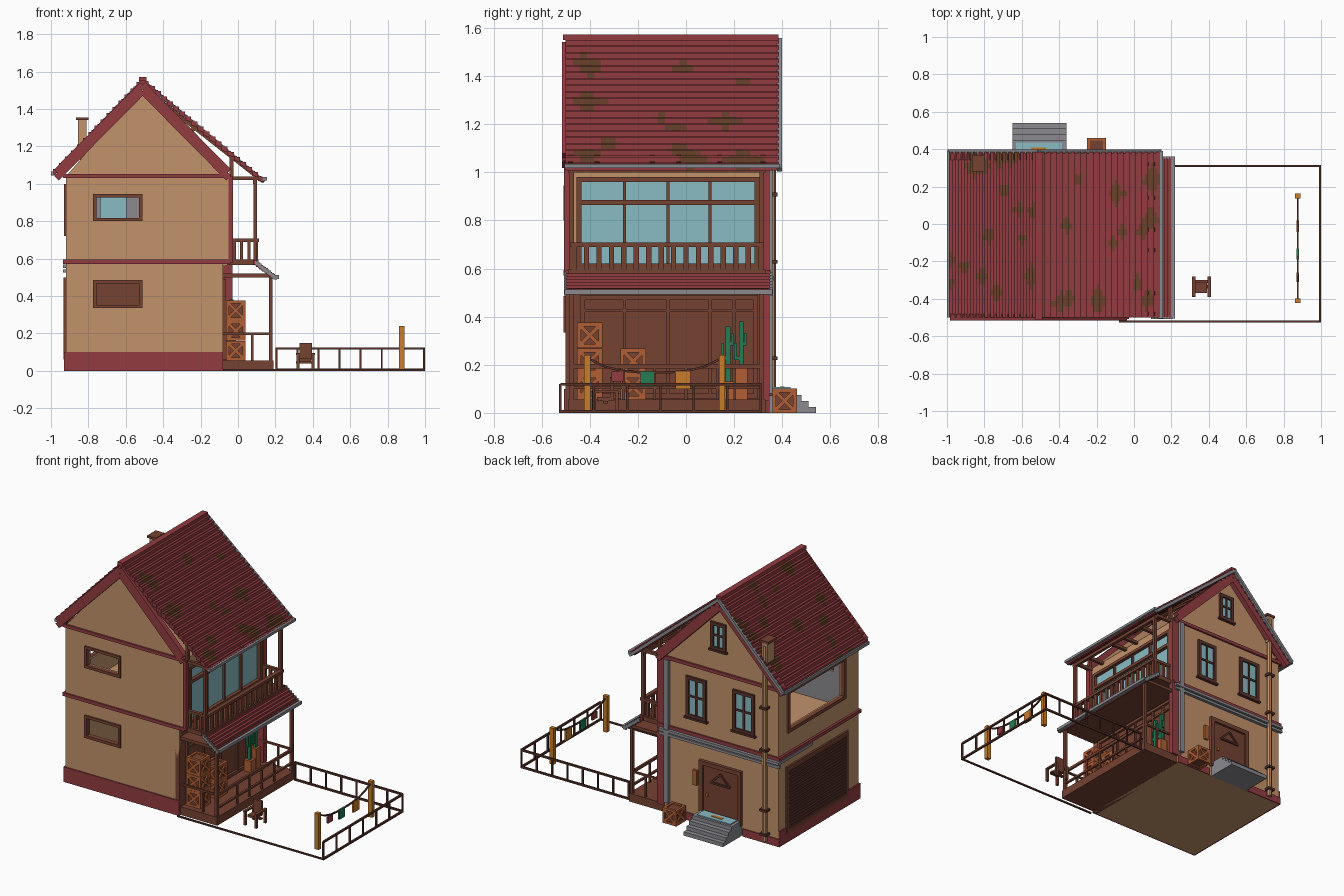
import bpy, bmesh, math, random
from mathutils import Vector, Matrix

if "Cube" in bpy.data.objects:
    bpy.data.objects.remove(bpy.data.objects["Cube"], do_unlink=True)
random.seed(4)

def material(name, rgb):
    lin = [((c / 255 + 0.055) / 1.055) ** 2.4 for c in rgb] + [1]
    m = bpy.data.materials.new(name)
    m.diffuse_color = lin
    m.use_nodes = True
    m.node_tree.nodes["Principled BSDF"].inputs["Base Color"].default_value = lin
    return m

TAN = material("tan plaster", (194, 146, 107))
RED = material("dark red", (146, 60, 65))
BROWN = material("brown wood", (118, 66, 50))
DARK = material("dark wood", (88, 50, 42))
CRATE = material("orange wood", (176, 94, 54))
GRAY = material("gray metal", (138, 138, 144))
GLASS = material("pale blue glass", (137, 187, 196))
GREEN = material("green", (36, 124, 84))
AMBER = material("amber", (200, 124, 40))
MOSS = material("moss", (106, 66, 42))

def finish(name, bm, *mats):
    me = bpy.data.meshes.new(name)
    bm.to_mesh(me)
    bm.free()
    for m in mats:
        me.materials.append(m)
    ob = bpy.data.objects.new(name, me)
    bpy.context.collection.objects.link(ob)
    return ob

def add_box(bm, b, idx=0):
    x0, x1, y0, y1, z0, z1 = b
    mat = Matrix.Translation(((x0 + x1) / 2, (y0 + y1) / 2, (z0 + z1) / 2)) @ \
        Matrix.Diagonal((x1 - x0, y1 - y0, z1 - z0, 1))
    for v in bmesh.ops.create_cube(bm, size=1, matrix=mat)["verts"]:
        for f in v.link_faces:
            f.material_index = idx

def boxes(name, mat, *bs):
    bm = bmesh.new()
    for b in bs:
        add_box(bm, b)
    return finish(name, bm, mat)

def beams(name, mat, w, *pairs):
    """Square bars between pairs of points."""
    bm = bmesh.new()
    for p, q in pairs:
        p, q = Vector(p), Vector(q)
        d = q - p
        m = Matrix.Translation((p + q) / 2) @ d.to_track_quat('Z', 'Y').to_matrix().to_4x4()
        bmesh.ops.create_cube(bm, size=1, matrix=m @ Matrix.Diagonal((w, w, d.length, 1)))
    return finish(name, bm, mat)

def slab(axis, a0, a1, u0, u1, z0, z1):
    return (a0, a1, u0, u1, z0, z1) if axis == 'x' else (u0, u1, a0, a1, z0, z1)

def wall(name, mat, axis, a0, a1, u0, u1, z0, z1, holes=()):
    """Wall panel with rectangular openings (u0, u1, z0, z1)."""
    us = sorted({u0, u1, *[h[i] for h in holes for i in (0, 1)]})
    zs = sorted({z0, z1, *[h[i] for h in holes for i in (2, 3)]})
    cells = []
    for ua, ub in zip(us, us[1:]):
        for za, zb in zip(zs, zs[1:]):
            u, z = (ua + ub) / 2, (za + zb) / 2
            if not any(h[0] < u < h[1] and h[2] < z < h[3] for h in holes):
                cells.append(slab(axis, a0, a1, ua, ub, za, zb))
    return boxes(name, mat, *cells)

def frame(name, mat, axis, a0, a1, u0, u1, z0, z1, w):
    return wall(name, mat, axis, a0, a1, u0, u1, z0, z1, [(u0 + w, u1 - w, z0 + w, z1 - w)])

# House shell with openings
F, B, L = -0.5, 0.34, -0.92
low_win, up_win = (-0.76, -0.525, 0.35, 0.47), (-0.76, -0.525, 0.815, 0.93)
back_wins = [(-0.735, -0.60, 0.70, 0.95), (-0.38, -0.255, 0.70, 0.95)]
side_win = (-0.34, 0.23, 0.74, 0.98)
wall("front_wall_lower", TAN, 'y', F, F + .03, L, -.08, 0, .58, [low_win])
wall("front_wall_upper", TAN, 'y', F, F + .03, L, -.05, .58, 1.04, [up_win])
wall("back_wall_lower", TAN, 'y', B - .03, B, L, -.08, 0, .58)
wall("back_wall_upper", TAN, 'y', B - .03, B, L, -.05, .58, 1.04, back_wins)
wall("left_wall", TAN, 'x', L, L + .03, F, B, 0, 1.04, [side_win])
wall("shop_wall", BROWN, 'x', -.11, -.08, F, B, 0, .58)
wall("balcony_wall", TAN, 'x', -.08, -.05, F, B, .58, 1.04, [(-.44, .29, .61, .97)])
wall("front_lining", GRAY, 'y', F + .03, F + .035, L + .03, -.08, .6, 1.01, [up_win])
wall("back_lining", GRAY, 'y', B - .035, B - .03, L + .03, -.08, .6, 1.01, back_wins)
boxes("back_lining_lower", BROWN, (L + .03, -.11, B - .035, B - .03, .02, .56))
boxes("floors", TAN, (L, -.08, F, B, 0, .02), (L + .01, -.06, F + .01, B - .01, .56, .6),
      (L + .01, -.06, F + .01, B - .01, 1.01, 1.04))

# Gable prism
bm = bmesh.new()
tri = [bm.verts.new((x, F, z)) for x, z in ((L, 1.04), (-.05, 1.04), (-.51, 1.51))]
face = bm.faces.new(tri)
ext = bmesh.ops.extrude_face_region(bm, geom=[face])
bmesh.ops.translate(bm, vec=(0, B - F, 0), verts=[v for v in ext["geom"] if isinstance(v, bmesh.types.BMVert)])
bmesh.ops.recalc_face_normals(bm, faces=bm.faces)
finish("gable", bm, TAN)

# Red plinth, floor bands and corner posts
boxes("plinth", RED, (-.93, -.08, F - .008, F, 0, .1), (-.93, L, F, -.38, 0, .1), (-.93, L, .27, B, 0, .1),
      (-.93, L, -.38, .27, 0, .06), (-.93, -.66, B, B + .008, 0, .05), (-.34, -.08, B, B + .008, 0, .05))
boxes("bands", RED, *[b for z in (.572, 1.03) for b in (
    (-.935, -.04, F - .01, F, z, z + .022), (-.935, -.04, B, B + .012, z, z + .022),
    (-.935, L, F, B, z, z + .022))])
boxes("corner_posts", RED, (-.08, -.03, .31, B + .006, .05, 1.04), (-.05, -.028, F - .008, -.475, .58, 1.04))
boxes("back_gutters", GRAY, (-.935, -.05, B, B + .02, .525, .542), (-.935, -.05, B, B + .025, .55, .568),
      (-.935, L, .0, B, .55, .568), (-.12, -.085, B, B + .02, .08, 1.03))

# Barge boards following the gable
for n, y, m in (("front", F - .008, RED), ("back", B + .01, RED)):
    beams(n + "_barge", m, .035, *[((-.51, y + .01, 1.53 - d), (x, y + .01, 1.065 - d))
                                   for x in (-.97, -.05) for d in (0, .035)])

# Stepped roof with mossy patches
RY0, RY1, SEG = -.5, .385, 30
def roof(name, x_end, slope, n):
    bm = bmesh.new()
    w = (x_end + .51) / n
    spots = [(random.uniform(0, n), random.uniform(0, SEG), random.uniform(1.2, 2.6)) for _ in range(16)]
    for i in range(n):
        xa, xb = sorted((-.51 + i * w, -.51 + (i + 1) * w))
        z = 1.565 - slope * abs(w) * (i + .5) + (.004 if i % 2 else -.004)
        mossy = [any(abs(i - a) / 1.3 + abs(j - b) < r for a, b, r in spots) for j in range(SEG)]
        start = 0
        for j in range(1, SEG + 1):
            if j == SEG or mossy[j] != mossy[start]:
                ya, yb = (RY0 + (RY1 - RY0) * k / SEG for k in (start, j))
                add_box(bm, (xa, xb, ya, yb, z - .028, z), int(mossy[start]))
                start = j
    finish(name, bm, RED, MOSS)
roof("roof_right", .14, .83, 40)
roof("roof_left", -.99, 1.04, 30)
boxes("ridge_cap", RED, (-.53, -.49, -.512, .385, 1.55, 1.572))
beams("roof_back_trim", GRAY, .02, ((-.51, .388, 1.55), (.14, .388, 1.01)), ((-.51, .388, 1.55), (-.99, .388, 1.05)))
boxes("eave_gutters", GRAY, (.13, .155, -.505, .39, 1.018, 1.035), (-1.0, -.98, -.5, .39, 1.045, 1.065))

# Rafters, ties and struts under the open eave
beams("rafters", BROWN, .02, *[((-.45, y, 1.47), (.13, y, .995 + .02)) for y in (-.48, -.37, -.14, -.03, .14, .32)],
      *[((-.05, y, 1.03), (.13, y, 1.03)) for y in (-.48, -.37, -.14, -.03, .14, .32)],
      *[((-.035, y, 1.03), (-.035, y, 1.16)) for y in (-.48, .32)],
      *[((-.28, y, 1.27), (-.22, y, 1.3)) for y in (-.48, .32)])
boxes("eave_beam", BROWN, (.08, .1, -.49, .33, 1.0, 1.03))

# Chimney and flue
bm = bmesh.new()
bmesh.ops.create_cone(bm, cap_ends=True, segments=8, radius1=.016, radius2=.016, depth=1.3,
                      matrix=Matrix.Translation((-.83, .357, .67)))
finish("flue_pipe", bm, TAN)
boxes("chimney", TAN, (-.855, -.81, .29, .365, 1.15, 1.34))
boxes("chimney_cap", BROWN, (-.865, -.80, .28, .37, 1.34, 1.355))
boxes("flue_brackets", DARK, *[(-.855, -.805, B, .38, z, z + .015) for z in (.06, .22, .62, .9)])

# Windows
for n, (a, b, c, d) in (("lower", low_win), ("upper", up_win)):
    frame(n + "_front_window_frame", BROWN, 'y', F - .01, F + .02, a - .015, b + .015, c - .015, d + .015, .018)
for i, (a, b, c, d) in enumerate(back_wins + [(-.525, -.435, 1.2, 1.36)]):
    frame(f"back_window_frame_{i}", DARK, 'y', B - .01, B + .014, a - .012, b + .012, c - .012, d + .012, .022)
    boxes(f"back_window_glass_{i}", GLASS, (a, b, B - .02, B + .003, c, d))
    m, h = (a + b) / 2, (c + d) / 2
    boxes(f"back_window_bars_{i}", DARK, (m - .007, m + .007, B, B + .01, c, d), (a, b, B, B + .01, h, h + .012),
          (a - .022, b + .022, B, B + .02, c - .02, c - .008))
frame("side_window_frame", BROWN, 'x', L - .01, L + .02, -.36, .25, .72, 1.0, .022)

# Garage door with slats
frame("garage_frame", BROWN, 'x', L - .012, L, -.38, .27, .06, .5, .025)
boxes("garage_slats", DARK, *[(L - (.009 if i % 2 else .004), L, -.36, .25, .08 + .02 * i, .1 + .02 * i) for i in range(20)])

# Back door, sign, letter box, steps and mat
boxes("back_door", BROWN, (-.63, -.37, B, B + .008, .07, .4))
frame("back_door_frame", BROWN, 'y', B, B + .02, -.655, -.345, .07, .43, .028)
beams("door_sign", DARK, .012, *[(p, q) for p, q in zip(*[[(x, B + .012, z) for x, z in s] for s in (
    ((-.57, .3), (-.5, .37), (-.43, .3)), ((-.5, .37), (-.43, .3), (-.57, .3)))])])
boxes("door_knob", AMBER, (-.41, -.395, B, B + .02, .2, .22))
boxes("letter_box", CRATE, (-.325, -.295, B, B + .015, .25, .35))
boxes("steps", GRAY, *[(-.65, -.36, B, .54 - .03 * i, .025 * i, .025 * (i + 1)) for i in range(4)])
boxes("door_mat", GLASS, (-.63, -.385, .36, .435, .1, .107))
boxes("mat_mark", AMBER, (-.55, -.47, .39, .41, .107, .11))

# Balcony: glazing, deck, railing, posts
boxes("balcony_glass", GLASS, (-.07, -.058, -.44, .29, .61, .97))
frame("balcony_glass_frame", BROWN, 'x', -.06, -.035, -.455, .305, .6, .98, .02)
boxes("balcony_mullions", BROWN, *[(-.06, -.042, y - .006, y + .006, .61, .97) for y in (-.255, -.075, .1)],
      (-.06, -.035, -.44, .29, .865, .885))
boxes("balcony_deck", BROWN, (-.08, .11, -.49, .33, .565, .595))
NB = 15
boxes("balcony_railing", BROWN, (.085, .112, -.48, .325, .69, .708),
      *[(.092, .106, y - .011, y + .011, .595, .69) for y in (-.465 + .775 * i / NB for i in range(NB + 1))],
      *[(-.05, .1, y - .01, y + .01, .69, .708) for y in (-.475, .315)],
      *[(x, x + .018, y - .007, y + .007, .595, .69) for x in (-.03, .01, .05) for y in (-.475, .315)])
boxes("balcony_posts", BROWN, *[(.082, .102, y - .01, y + .01, .595, 1.02) for y in (-.475, .315)])

# Porch: stepped roof, deck, posts, railing, panels
boxes("porch_roof", RED, *[(.08 + .0165 * i, .1 + .0165 * i, -.5, .35, .568 - .0125 * i, .592 - .0125 * i) for i in range(7)])
boxes("porch_roof_trim", GRAY, (.195, .218, -.505, .36, .492, .512),
      *[(.09 + .0165 * i, .11 + .0165 * i, y, y + .012, .562 - .0125 * i, .586 - .0125 * i) for i in range(7) for y in (-.508, .35)])
boxes("porch_ceiling", BROWN, (-.08, .19, -.49, .34, .5, .52))
boxes("porch_deck", BROWN, (-.08, .19, -.49, .33, 0, .055))
boxes("porch_posts", BROWN, *[(.165, .185, y - .01, y + .01, .055, .5) for y in (-.475, .315)])
boxes("porch_railing", BROWN, (.168, .182, -.475, .315, .185, .203), (.168, .182, -.475, .315, .1, .112),
      *[(.17, .18, y - .006, y + .006, .055, .19) for y in (-.26, -.13, 0, .13)],
      *[(-.08, .175, y - .006, y + .006, .192, .204) for y in (-.475, .315)],
      *[(.07, .082, y - .006, y + .006, .055, .2) for y in (-.475, .315)])
frame("shop_frame", BROWN, 'x', -.08, -.065, -.44, .3, .06, .49, .02)
boxes("shop_mullions", BROWN, *[(-.08, -.068, y - .006, y + .006, .06, .48) for y in (-.255, -.075, .1, .2)],
      (-.08, -.068, -.43, .29, .42, .432))

# Crates
def crate(name, x, y, z, s):
    h, t = s / 2, s * .07
    core = (x - h + t, x + h - t, y - h + t, y + h - t, z + t, z + s - t)
    boxes(name + "_core", BROWN, core)
    c = Vector((x, y, z + h))
    e, pairs = h - t, []
    for a in range(3):
        for i in (-e, e):
            for j in (-e, e):
                p, q = [0] * 3, [0] * 3
                p[a], q[a] = -h, h
                p[a - 1] = q[a - 1] = i
                p[a - 2] = q[a - 2] = j
                pairs.append((c + Vector(p), c + Vector(q)))
    for s2 in (-e, e):
        for k in (-1, 1):
            pairs.append((c + Vector((s2, -e, -e * k)), c + Vector((s2, e, e * k))))
            pairs.append((c + Vector((-e, s2, -e * k)), c + Vector((e, s2, e * k))))
    beams(name, CRATE, t * 2.2, *pairs)
for i, (x, y, z, s) in enumerate([(-.012, -.4, .055, .105), (-.012, -.4, .162, .105), (-.012, -.4, .27, .105),
                                  (-.012, -.22, .055, .105), (-.012, -.22, .162, .105), (-.2, .41, 0, .1)]):
    crate(f"crate_{i}", x, y, z, s)

# Potted cacti
for i, (y, h) in enumerate(((.175, .36), (.23, .38))):
    boxes(f"pot_{i}", CRATE, (-.06, -.01, y - .025, y + .025, .055, .19 - .06 * (1 - i)))
    boxes(f"cactus_{i}", GREEN, (-.045, -.025, y - .01, y + .01, .12, h), (-.042, -.028, y - .03, y, .22, .234),
          (-.042, -.028, y - .03, y - .018, .22, .29), (-.042, -.028, y, y + .022, .28, .294), (-.042, -.028, y + .012, y + .022, .28, .33))

# Yard fence
FX, FY0, FY1 = .994, -.522, .31
boxes("fence_side", DARK, *[(FX - .006, FX + .006, FY0, FY1, z, z + .012) for z in (0, .113)],
      *[(FX - .005, FX + .005, y - .005, y + .005, 0, .12) for y in (FY0 + (FY1 - FY0) * i / 6 for i in range(7))])
boxes("fence_back", DARK, *[(.2, FX, FY1 - .006, FY1 + .006, z, z + .012) for z in (0, .113)],
      *[(x - .005, x + .005, FY1 - .005, FY1 + .005, 0, .12) for x in (.205 + (FX - .205) * i / 7 for i in range(8))])
boxes("fence_front_rail", DARK, (-.08, FX, FY0 - .005, FY0 + .005, 0, .01))

# Clothes line
boxes("line_posts", AMBER, *[(.86, .89, y - .013, y + .013, 0, .24) for y in (-.41, .15)])
sag = [(.875, -.41 + .56 * i / 8, .168 + .06 * abs(i / 4 - 1) ** 3) for i in range(9)]
beams("clothes_line", DARK, .009, *zip(sag, sag[1:]))
for n, m, y, w, z in (("red", RED, -.285, .05, .13), ("green", GREEN, -.16, .058, .11), ("amber", AMBER, -.012, .062, .1)):
    boxes(n + "_cloth", m, (.869, .881, y - w / 2, y + w / 2, z, .173))

# Garden chair
boxes("chair", BROWN, (.33, .39, -.37, -.3, .05, .065), (.33, .395, -.315, -.3, .06, .15),
      *[(x, x + .018, -.39, -.28, .085, .095) for x in (.31, .393)],
      *[(x, x + .016, y, y + .016, 0, .09) for x in (.312, .394) for y in (-.39, -.296)],
      (.31, .41, -.345, -.325, .04, .05))
